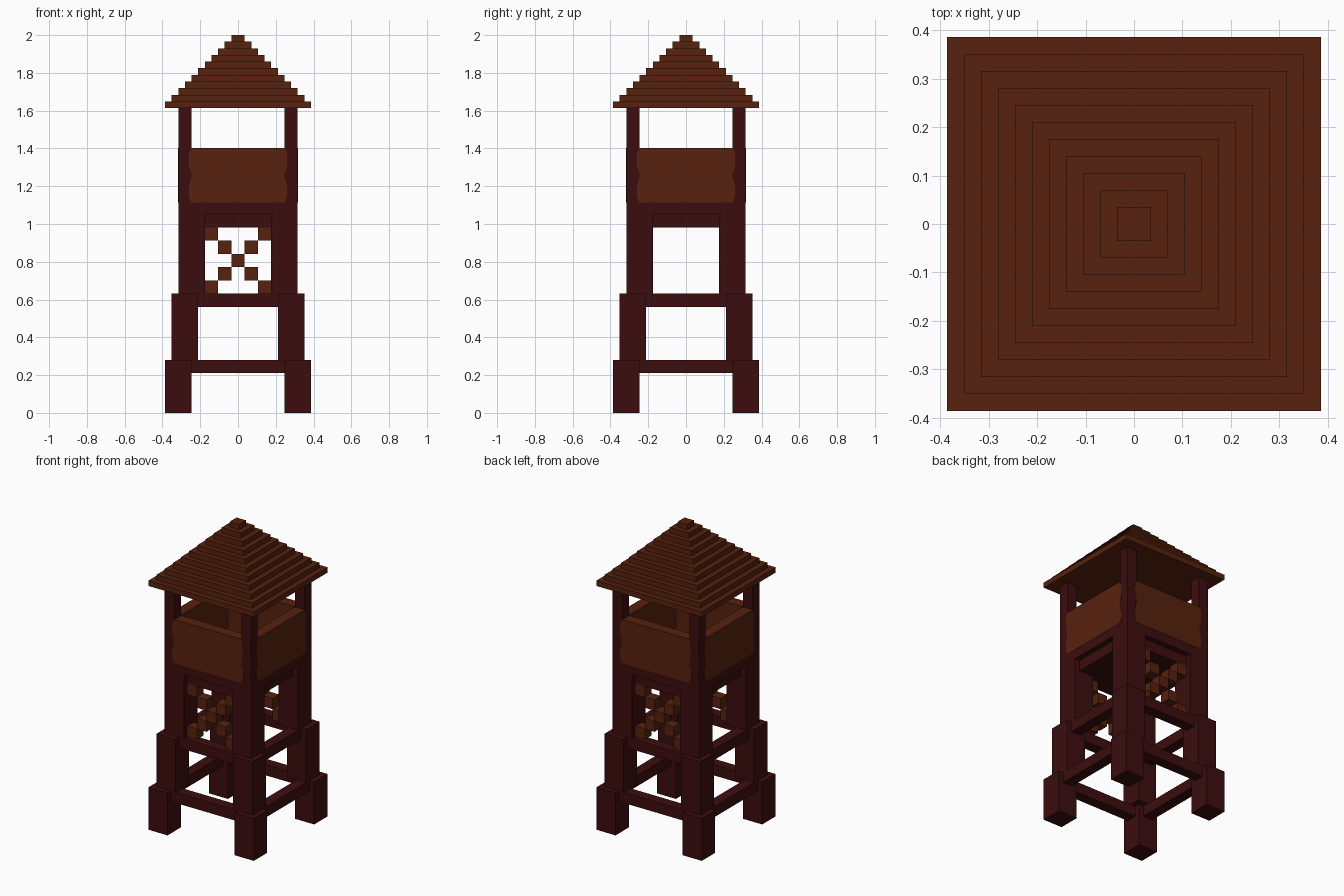
import bpy, bmesh, math
from mathutils import Matrix

cube = bpy.data.objects.get("Cube")
if cube:
    bpy.data.objects.remove(cube, do_unlink=True)

U = 2 / 57  # one block unit; the tower is 57 blocks tall


def make_material(name, rgb):
    m = bpy.data.materials.new(name)
    m.use_nodes = True
    m.diffuse_color = (*rgb, 1)
    bsdf = m.node_tree.nodes["Principled BSDF"]
    bsdf.inputs["Base Color"].default_value = (*rgb, 1)
    bsdf.inputs["Roughness"].default_value = 0.9
    return m


BROWN = make_material("warm brown wood", (0.095, 0.0160, 0.0044))
MAROON = make_material("dark maroon timber", (0.045, 0.0040, 0.0044))


def finish(name, bm, mat):
    bmesh.ops.scale(bm, vec=(U, U, U), verts=bm.verts)
    bmesh.ops.recalc_face_normals(bm, faces=bm.faces)
    me = bpy.data.meshes.new(name)
    bm.to_mesh(me)
    bm.free()
    me.materials.append(mat)
    ob = bpy.data.objects.new(name, me)
    bpy.context.collection.objects.link(ob)
    return ob


def box(name, mat, x, y, z, turn=0):
    """Box from (min, max) ranges in block units, turned by quarter turns about z."""
    bm = bmesh.new()
    bmesh.ops.create_cube(bm, size=1)
    for v in bm.verts:
        for i, (lo, hi) in enumerate((x, y, z)):
            v.co[i] = lo if v.co[i] < 0 else hi
    bmesh.ops.rotate(bm, verts=bm.verts, matrix=Matrix.Rotation(turn * math.pi / 2, 3, 'Z'))
    return finish(name, bm, mat)


# Painted railing panel outline: (half width, height), top to bottom
EDGE = [(7.0, 40), (7.4, 39.2), (7.45, 38), (7.35, 37), (7.05, 36.2), (7.05, 35.4),
        (7.35, 34.4), (7.45, 33.4), (7.35, 32.4), (7.0, 31.75)]


def panel(name, turn):
    bm = bmesh.new()
    outline = [(x, z) for x, z in EDGE] + [(-x, z) for x, z in reversed(EDGE)]
    face = bm.faces.new([bm.verts.new((x, -9.0, z)) for x, z in outline])
    out = bmesh.ops.extrude_face_region(bm, geom=[face])
    moved = [g for g in out["geom"] if isinstance(g, bmesh.types.BMVert)]
    bmesh.ops.translate(bm, verts=moved, vec=(0, -0.05, 0))
    bmesh.ops.rotate(bm, verts=bm.verts, matrix=Matrix.Rotation(turn * math.pi / 2, 3, 'Z'))
    finish(name, bm, BROWN)


SIDES = ["front", "right", "back", "left"]
for t, side in enumerate(SIDES):
    # Corner legs, stepping inwards as they rise
    box(f"{side}_corner_foot", MAROON, (-11, -7), (-11, -7), (0, 8), t)
    box(f"{side}_corner_leg", MAROON, (-10, -6), (-10, -6), (8, 18), t)
    box(f"{side}_corner_pillar", MAROON, (-9, -5), (-9, -5), (18, 30), t)
    box(f"{side}_corner_post", MAROON, (-9, -7), (-9, -7), (30, 46), t)
    # Cross bars between the legs
    box(f"{side}_lower_bar", MAROON, (-7, 7), (-10, -8), (6, 8), t)
    box(f"{side}_upper_bar", MAROON, (-6, 6), (-9, -7), (16, 18), t)
    # Wall beam and railing
    box(f"{side}_wall_beam", MAROON, (-7, 7), (-9, -7), (30, 32), t)
    box(f"{side}_railing", BROWN, (-7, 7), (-9, -7), (32, 40), t)
    panel(f"{side}_railing_panel", t)

# Platform floor, set back from the wall face
box("platform_floor", MAROON, (-8, 8), (-8, 8), (28, 30))

# Stepped diagonal braces on the front and back
for t in (0, 2):
    for i in range(5):
        x = -5 + 2 * i
        for k in sorted({i, 4 - i}):
            box(f"{SIDES[t]}_brace_block", BROWN, (x, x + 2), (-8, -6),
                (18 + 2 * k, 20 + 2 * k), t)

# Stepped pyramid roof
for i in range(11):
    h = 11 - i
    box(f"roof_step_{i + 1}", BROWN, (-h, h), (-h, h), (46 + i, 47 + i))
